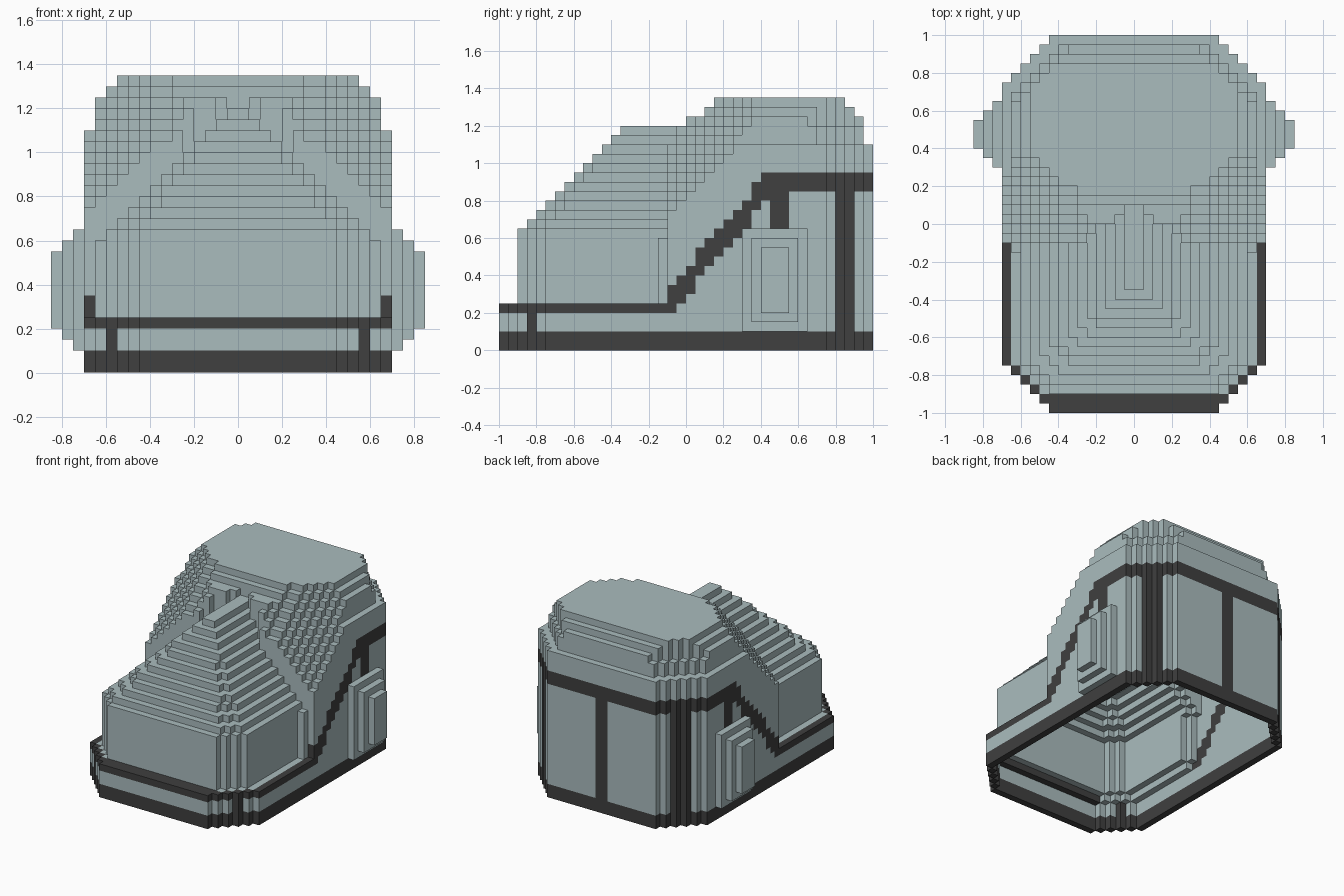
import bpy, bmesh
from mathutils import Vector

if "Cube" in bpy.data.objects:
    bpy.data.objects.remove(bpy.data.objects["Cube"])

U = 0.05  # block size
EPS = 1e-4


def material(name, rgb):
    m = bpy.data.materials.new(name)
    m.use_nodes = True
    m.diffuse_color = (*rgb, 1)
    m.node_tree.nodes["Principled BSDF"].inputs["Base Color"].default_value = (*rgb, 1)
    return m


PALE = material("pale_blue_grey", (0.402, 0.503, 0.515))
DARK = material("charcoal", (0.05, 0.05, 0.05))


# Stepped octagon: half width, half depth, corner limit
def octagon(ax, ay, w, d, corner):
    return ax < w and ay < d and ax + ay < corner + EPS - U


# Crown tiers: top height, half width, half depth, corner limit
TIERS = [(1.10, 0.70, 1.00, 1.45), (1.20, 0.65, 0.95, 1.35), (1.25, 0.65, 0.95, 1.30),
         (1.30, 0.60, 0.90, 1.30), (1.35, 0.55, 0.85, 1.30)]


# Pyramid-like visor, one inset tier per block of height
def in_visor(ax, y, z):
    top = max(0.65, (int(z / U) + 1) * U)
    half = 0.05 + 1.20 - top
    front = top - 1.55
    nose = max(0.05, round(half * 0.7 / U) * U)
    return z < 1.2 and y > front and y < 0.3 and ax < half + EPS and ax - nose < y - front + EPS


# Crown, cheeks and chin rim, with the slanted face opening
def in_shell(ax, y, z):
    tier = next((t for t in TIERS if z < t[0]), None)
    if tier is None or not octagon(ax, abs(y), *tier[1:]):
        return False
    if z < 0.25:
        return True
    if -0.15 < y < -0.10:
        return ax < 0.65 and z < 0.6
    if y < max(-0.10, 0.10 - 0.65 * ax):
        return False
    cap = 1.25 if y < 0.10 else 1.30 if y < 0.15 else 1.35
    return z < min(cap, y + 0.81 + 0.9 * (0.7 - ax))


# Dark trim: base ring, chin band, stair bands, rear band and posts
def is_trim(ax, y, z):
    if z < 0.10:
        return True
    outer = ax > 0.65 or ax + abs(y) > 1.35 or abs(y) > 0.90
    if not outer:
        return False
    if y < -0.10:
        return 0.20 < z < 0.25 or (-0.85 < y < -0.80 and z < 0.25)
    if y < 0.45:
        top = 0.36 + 1.15 * (y + 0.075)
        return ax > 0.65 and top - 0.15 < z < top
    return (0.85 < z < 0.95 or (z < 0.9 and 0.80 < y < 0.90)
            or (y < 0.55 and 0.65 < z < 0.9) or (y > 0.95 and ax < 0.05 and z < 0.9))


def centre(c):
    return tuple((v + 0.5) * U for v in c)


# Sides of a block, as direction and two spanning axes
SIDES = []
for axis in range(3):
    for s in (-1, 1):
        n, a, b = [0] * 3, [0] * 3, [0] * 3
        n[axis] = s
        a[(axis + 1) % 3] = 1
        b[(axis + 2) % 3] = s
        SIDES.append((Vector(n), Vector(a), Vector(b)))


def near(c, n):
    return (c[0] + int(n[0]), c[1] + int(n[1]), c[2] + int(n[2]))


# Skin a set of blocks, leaving out sides hidden by other blocks
def skin(name, cells, taken, mat):
    bm = bmesh.new()
    for c in cells:
        mid = Vector(centre(c))
        for n, a, b in SIDES:
            if near(c, n) not in taken:
                quad = [mid + (n + a * p + b * q) * U / 2
                        for p, q in ((-1, -1), (1, -1), (1, 1), (-1, 1))]
                bm.faces.new([bm.verts.new(v) for v in quad])
    bmesh.ops.remove_doubles(bm, verts=bm.verts, dist=U / 50)
    bmesh.ops.dissolve_limit(bm, angle_limit=0.01, verts=bm.verts, edges=bm.edges)
    mesh = bpy.data.meshes.new(name)
    bm.to_mesh(mesh)
    bm.free()
    mesh.materials.append(mat)
    bpy.context.collection.objects.link(bpy.data.objects.new(name, mesh))


# Fill the form, then keep a one-block wall, open underneath
solid = {}
for i in range(-14, 14):
    for j in range(-20, 20):
        for k in range(27):
            x, y, z = centre((i, j, k))
            shell, visor = in_shell(abs(x), y, z), in_visor(abs(x), y, z)
            if shell or visor:
                solid[i, j, k] = "visor" if visor and not shell else "helmet_shell"
wall = {c for c in solid
        if any(near(c, n) not in solid for n, a, b in SIDES if not (c[2] == 0 and n.z < 0))}

parts = {"helmet_shell": set(), "visor": set(), "dark_trim": set()}
for c in wall:
    x, y, z = centre(c)
    trim = solid[c] == "helmet_shell" and is_trim(abs(x), y, z)
    parts["dark_trim" if trim else solid[c]].add(c)
for name, cells in parts.items():
    skin(name, cells, wall, DARK if name == "dark_trim" else PALE)

# Stepped ear pads
for side, s in (("left", 1), ("right", -1)):
    for t in range(3):
        x0, y0, y1, z0, z1 = 0.70 + t * U, 0.30 + t * U, 0.65 - t * U, 0.10 + t * U, 0.65 - t * U
        if t == 2:
            y0, y1 = 0.40, 0.55
        bpy.ops.mesh.primitive_cube_add(size=1, location=(s * (x0 + U / 2), (y0 + y1) / 2, (z0 + z1) / 2))
        pad = bpy.context.object
        pad.name = f"{side}_ear_pad_{t + 1}"
        pad.scale = (U, y1 - y0, z1 - z0)
        pad.data.materials.append(PALE)
